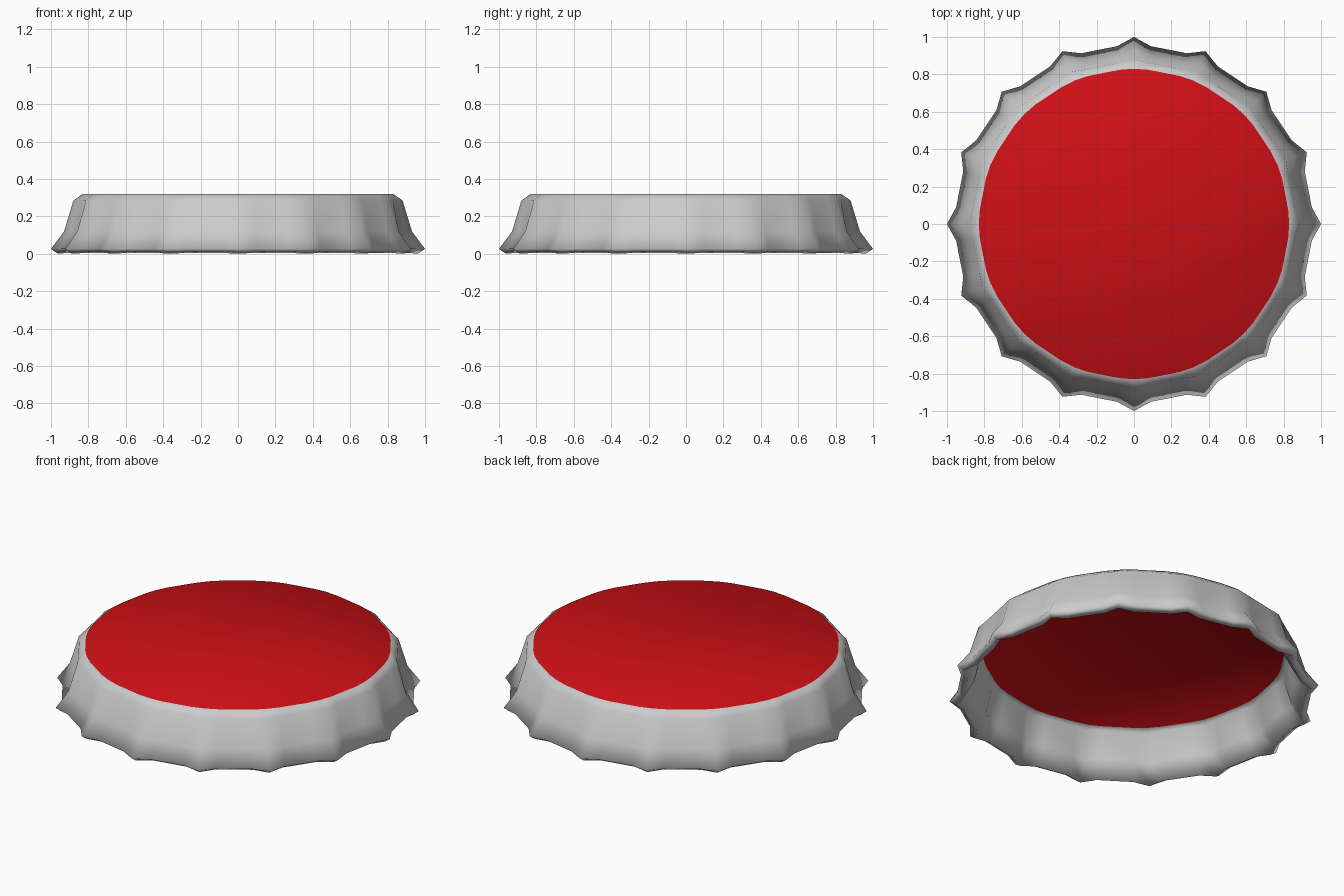
import bpy, bmesh
from math import cos, sin, radians

if "Cube" in bpy.data.objects:
    bpy.data.objects.remove(bpy.data.objects["Cube"])

FLUTES = 16
STEP = 360 / FLUTES
SHOULDER = 5.4          # degrees from a ridge to the start of the valley

# Skirt profile, bottom to top: (ridge radius, valley radius, z)
PROFILE = [
    (1.00, 0.955, 0.026),
    (0.93, 0.900, 0.12),
    (0.88, 0.865, 0.285),
    (0.83, 0.828, 0.32),
]


def ring(bm, ridge, valley, z):
    """One fluted ring: a ridge point and two valley points per flute."""
    verts = []
    for i in range(FLUTES):
        for offset, r in ((0, ridge), (SHOULDER, valley), (STEP - SHOULDER, valley)):
            a = radians(i * STEP + offset)
            verts.append(bm.verts.new((r * cos(a), r * sin(a), z)))
    return verts


# Fluted skirt and coloured top disc as one sheet
bm = bmesh.new()
rings = [ring(bm, *p) for p in PROFILE]
n = len(rings[0])
for low, high in zip(rings, rings[1:]):
    for i in range(n):
        j = (i + 1) % n
        bm.faces.new((low[i], low[j], high[j], high[i]))
bm.faces.new(rings[-1]).material_index = 1

mesh = bpy.data.meshes.new("bottle_cap")
bm.to_mesh(mesh)
bm.free()
cap = bpy.data.objects.new("bottle_cap", mesh)
bpy.context.collection.objects.link(cap)

# Bare metal skirt, red top
metal = bpy.data.materials.new("bare_metal")
red = bpy.data.materials.new("red_paint")
red.diffuse_color = (0.62, 0.005, 0.008, 1)
red.use_nodes = True
red.node_tree.nodes["Principled BSDF"].inputs["Base Color"].default_value = red.diffuse_color
mesh.materials.append(metal)
mesh.materials.append(red)

# Smooth shading, then sheet thickness inwards
bpy.context.view_layer.objects.active = cap
cap.select_set(True)
bpy.ops.object.shade_smooth_by_angle(angle=radians(45))
shell = cap.modifiers.new("thickness", 'SOLIDIFY')
shell.thickness = 0.043
shell.offset = -1
